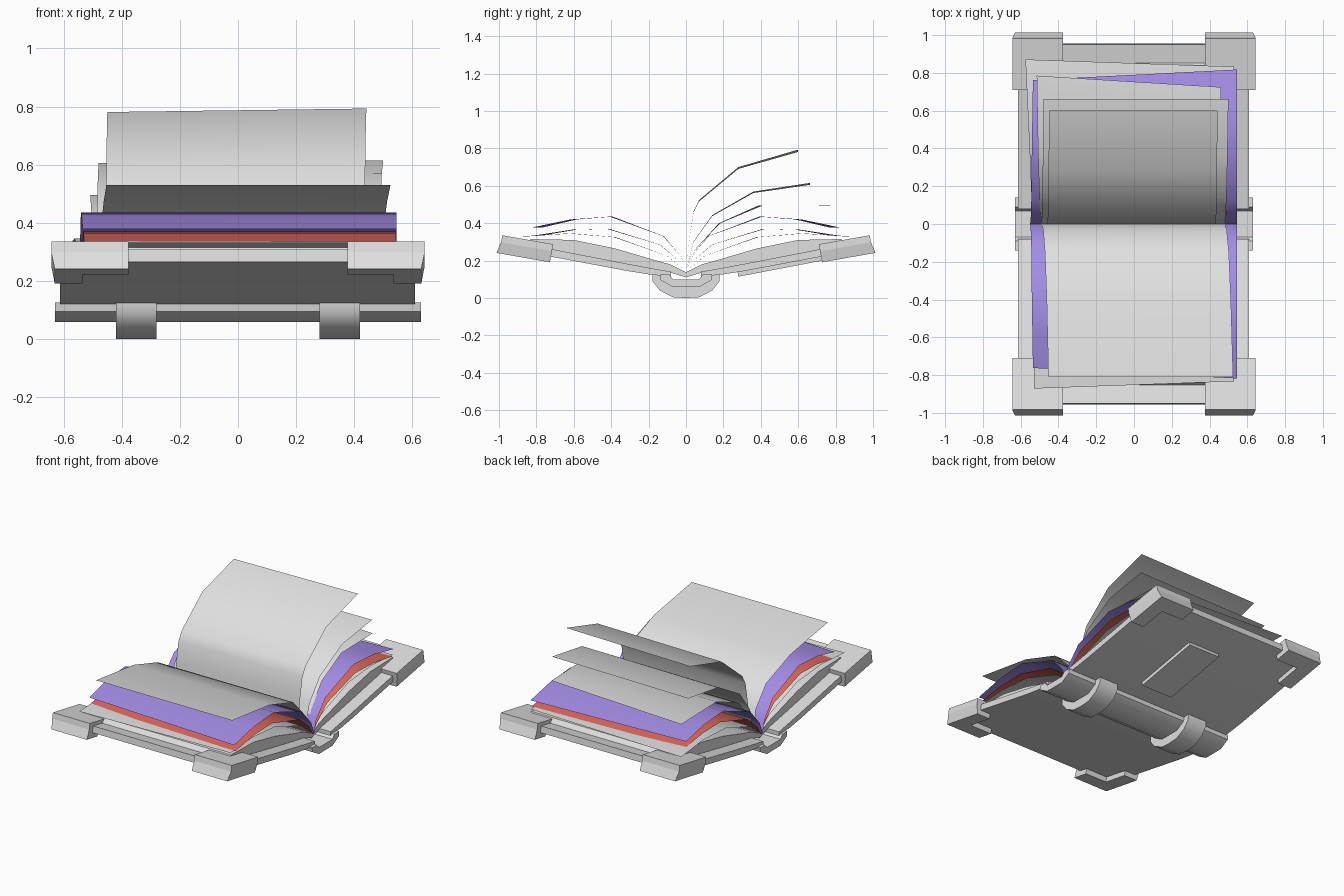
import bpy, bmesh, math
from mathutils import Matrix, Vector

if "Cube" in bpy.data.objects:
    bpy.data.objects.remove(bpy.data.objects["Cube"])


def material(name, rgb):
    m = bpy.data.materials.new(name)
    m.diffuse_color = (*rgb, 1)
    m.use_nodes = True
    m.node_tree.nodes["Principled BSDF"].inputs["Base Color"].default_value = m.diffuse_color
    return m


GRAY = material("light gray", (0.75, 0.75, 0.75))
PURPLE = material("purple", (0.42, 0.30, 0.90))
RED = material("red", (0.75, 0.14, 0.11))


def finish(name, bm, mat, smooth=30):
    me = bpy.data.meshes.new(name)
    bm.to_mesh(me)
    bm.free()
    me.materials.append(mat)
    ob = bpy.data.objects.new(name, me)
    bpy.context.collection.objects.link(ob)
    if smooth:
        bpy.ops.object.select_all(action='DESELECT')
        ob.select_set(True)
        bpy.context.view_layer.objects.active = ob
        bpy.ops.object.shade_smooth_by_angle(angle=math.radians(smooth))
    return ob


def add_prism(bm, pts, axis, a, b):
    """Extrude a closed 2D outline from a to b along x (yz outline) or z (xy outline)."""
    def at(p, t):
        return (t, p[0], p[1]) if axis == 'x' else (p[0], p[1], t)
    lo = [bm.verts.new(at(p, a)) for p in pts]
    hi = [bm.verts.new(at(p, b)) for p in pts]
    bm.faces.new(lo)
    bm.faces.new(hi)
    n = len(pts)
    for i in range(n):
        j = (i + 1) % n
        bm.faces.new((lo[i], lo[j], hi[j], hi[i]))
    bmesh.ops.recalc_face_normals(bm, faces=bm.faces)


def prism(name, pts, a, b, mat=GRAY, smooth=30):
    bm = bmesh.new()
    add_prism(bm, pts, 'x', a, b)
    return finish(name, bm, mat, smooth)


def sheet(name, path, base, tip, mat=GRAY, reach=(1, 1), dz=0):
    """Loose single-surface page: yz path, x range at spine and tip, y reach per side."""
    bm = bmesh.new()
    rows = []
    n = len(path) - 1
    for i, (y, z) in enumerate(path):
        t = i / n
        row = []
        for s in (0, 1):
            x = base[s] * (1 - t) + tip[s] * t
            row.append(bm.verts.new((x, y * (1 + (reach[s] - 1) * t), z + dz * t * (s - 0.5))))
        rows.append(row)
    for r, q in zip(rows, rows[1:]):
        bm.faces.new((r[0], r[1], q[1], q[0]))
    bmesh.ops.recalc_face_normals(bm, faces=bm.faces)
    if sum(f.normal.z for f in bm.faces) < 0:
        bmesh.ops.reverse_faces(bm, faces=bm.faces)
    return finish(name, bm, mat, 60)


def flip(pts, s):
    return [(s * y, z) for y, z in pts]


# Covers, page blocks and coloured end sheets on both sides of the spine
COVER = [(0.08, 0.115), (0.19, 0.125), (0.30, 0.142), (0.60, 0.198), (0.955, 0.265),
         (0.95, 0.307), (0.60, 0.238), (0.30, 0.180), (0.18, 0.158), (0.08, 0.14)]
BLOCK = [(0, 0.11), (0.08, 0.135), (0.18, 0.156), (0.30, 0.178), (0.60, 0.236), (0.855, 0.286),
         (0.83, 0.315), (0.60, 0.31), (0.38, 0.265), (0.20, 0.212), (0.08, 0.178), (0, 0.138)]
COVERED = [(0, 0.14), (0.10, 0.225), (0.38, 0.325), (0.62, 0.345), (0.85, 0.33)]
RED_PATH = [(0, 0.14), (0.04, 0.20), (0.14, 0.285), (0.42, 0.37), (0.60, 0.365), (0.79, 0.335)]
PURPLE_PATH = [(0, 0.14), (0.025, 0.22), (0.12, 0.33), (0.40, 0.435), (0.60, 0.42), (0.79, 0.378)]
for s, side in ((-1, "front"), (1, "back")):
    prism(side + "_cover", flip(COVER, s), -0.613, 0.61)
    prism(side + "_page_block", flip(BLOCK, s), -0.53, 0.53)
    sheet(side + "_lower_page", flip(COVERED, s), (-0.53, 0.53),
          (-0.575, 0.53) if s > 0 else (-0.53, 0.53), GRAY, (1.025, 0.98))
    sheet(side + "_red_page", flip(RED_PATH, s), (-0.54, 0.54), (-0.53, 0.545), RED, (0.97, 1.02))
    sheet(side + "_purple_page", flip(PURPLE_PATH, s), (-0.55, 0.545), (-0.535, 0.545),
          PURPLE, (0.965, 1.035))

# Turning pages standing up from the spine
sheet("tall_page", [(0, 0.14), (0.02, 0.33), (0.04, 0.46), (0.07, 0.52), (0.28, 0.695), (0.60, 0.787)],
      (-0.46, 0.43), (-0.45, 0.442), dz=0.012)
sheet("middle_page", [(0, 0.14), (0.04, 0.30), (0.14, 0.44), (0.36, 0.565), (0.663, 0.61)],
      (-0.49, 0.48), (-0.48, 0.50), dz=0.01)
sheet("low_page", [(0, 0.14), (0.05, 0.26), (0.18, 0.40), (0.40, 0.495), (0.755, 0.493)],
      (-0.49, 0.50), (-0.515, 0.46), reach=(1.04, 0.96))
sheet("front_lifted_page", [(0, 0.14), (-0.03, 0.27), (-0.15, 0.39), (-0.41, 0.475), (-0.81, 0.53)],
      (-0.49, 0.48), (-0.453, 0.525))

# Rounded spine and the two straps around it
prism("spine", [(-0.14, 0.125), (-0.135, 0.095), (-0.07, 0.058), (0.07, 0.058), (0.135, 0.095), (0.14, 0.125),
                (0.09, 0.125), (0.07, 0.10), (-0.07, 0.10), (-0.09, 0.125)], -0.63, 0.63)
STRAP = [(0.18, 0.13), (0.178, 0.088), (0.14, 0.04), (0.07, 0.004), (0, 0)]
INNER = [(0, 0.058), (0.07, 0.058), (0.135, 0.095), (0.14, 0.13)]
outline = STRAP + flip(STRAP[-2::-1], -1) + flip(INNER[:0:-1], -1) + INNER
for s, side in ((-1, "left"), (1, "right")):
    prism(side + "_strap", outline, *sorted((s * 0.28, s * 0.42)), smooth=45)

# Tilted corner guards: full plate on top, L-shaped lip underneath
for sy, row in ((-1, "front"), (1, "back")):
    for sx, col in ((-1, "left"), (1, "right")):
        bm = bmesh.new()
        w, d, a, b = 0.133, 0.138, 0.025, 0.04
        add_prism(bm, [(-w, -d), (w, -d), (w, d), (-w, d)], 'z', 0.012, 0.05)
        add_prism(bm, [(a, -d), (w, -d), (w, d), (-w, d), (-w, b), (a, b)], 'z', -0.048, 0.012)
        for v in bm.verts:
            if v.co.z < 0 and v.co.x > w - 0.01:
                v.co.x -= 0.012
            if v.co.z < 0 and v.co.y > d - 0.01:
                v.co.y += 0.014
        bm.transform(Matrix.Translation((0.51, 0.855, 0.262)) @ Matrix.Rotation(math.radians(10), 4, 'X'))
        bm.transform(Matrix.Diagonal((sx, sy, 1, 1)))
        bmesh.ops.recalc_face_normals(bm, faces=bm.faces)
        finish(row + "_" + col + "_corner_guard", bm, GRAY, 20)

# Raised label plate under the back cover
prism("label_plate", [(0.28, 0.114), (0.73, 0.2), (0.725, 0.228), (0.275, 0.142)], -0.06, 0.17)
